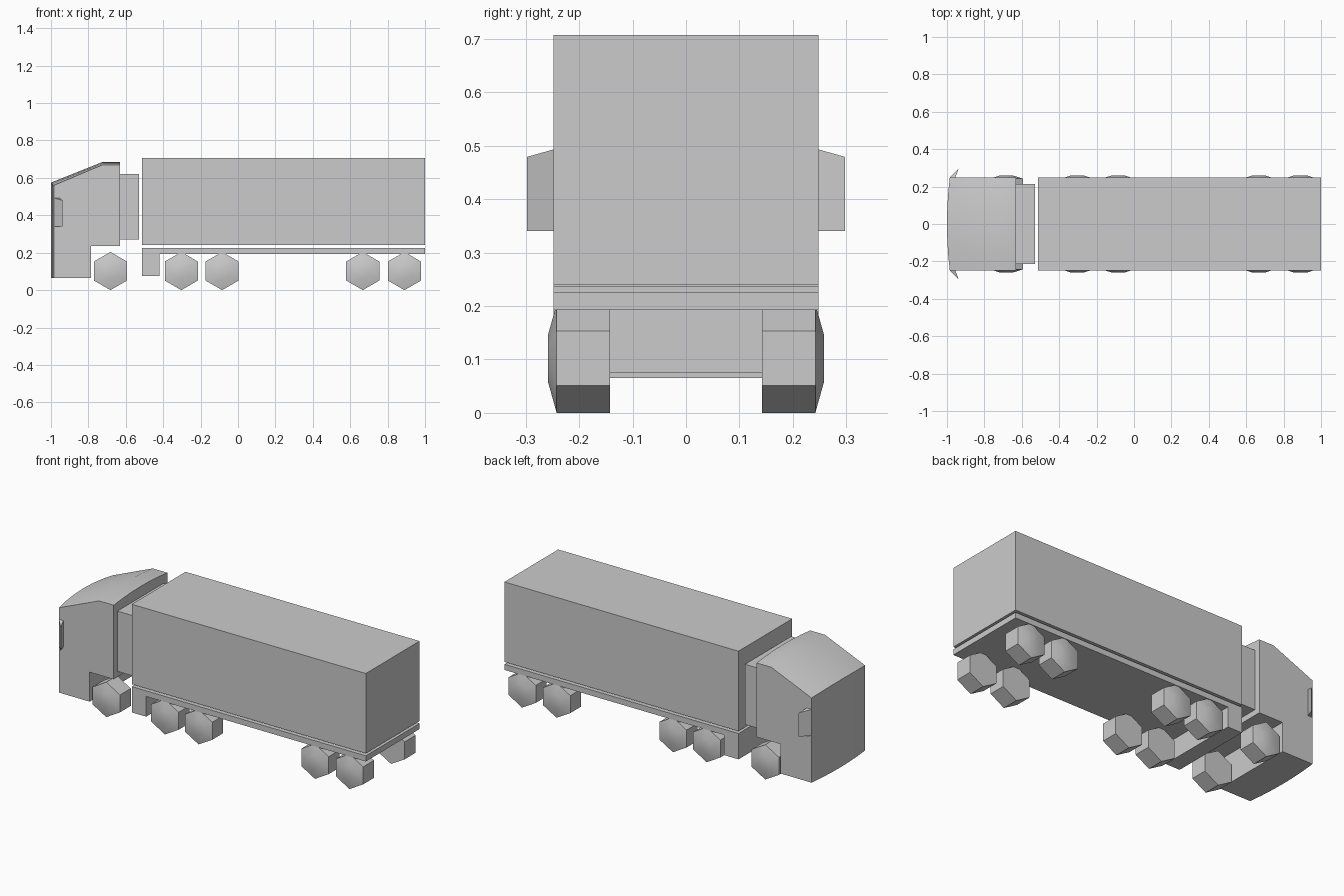
import bpy, bmesh, math

cube = bpy.data.objects.get("Cube")
if cube:
    bpy.data.objects.remove(cube, do_unlink=True)

grey = bpy.data.materials.new("plain grey")
grey.use_nodes = True
colour = (0.6, 0.6, 0.6, 1)
grey.diffuse_color = colour
grey.node_tree.nodes["Principled BSDF"].inputs["Base Color"].default_value = colour

HALF = 0.248  # half width of cab and trailer


def finish(name, bm, smooth=False):
    bmesh.ops.recalc_face_normals(bm, faces=bm.faces)
    mesh = bpy.data.meshes.new(name)
    bm.to_mesh(mesh)
    bm.free()
    mesh.materials.append(grey)
    obj = bpy.data.objects.new(name, mesh)
    bpy.context.collection.objects.link(obj)
    if smooth:
        bpy.ops.object.select_all(action="DESELECT")
        obj.select_set(True)
        bpy.context.view_layer.objects.active = obj
        bpy.ops.object.shade_smooth_by_angle(angle=math.radians(30))
    return obj


def loft(name, rings, smooth=False):
    """Skin a row of equal point rings and close both ends."""
    bm = bmesh.new()
    rows = [[bm.verts.new(p) for p in ring] for ring in rings]
    n = len(rows[0])
    for a, b in zip(rows, rows[1:]):
        for i in range(n):
            j = (i + 1) % n
            bm.faces.new((a[i], a[j], b[j], b[i]))
    bm.faces.new(rows[0])
    bm.faces.new(rows[-1])
    return finish(name, bm, smooth)


def box(name, x0, x1, half, z0, z1):
    corners = [(x0, z0), (x1, z0), (x1, z1), (x0, z1)]
    return loft(name, [[(x, y, z) for x, z in corners] for y in (-half, half)])


# Cab: side profile swept across, with a crowned front and roof
def cab_ring(y):
    crown = 0.015 * (1 - (y / HALF) ** 2)
    front = -0.985 - crown
    profile = [(front, 0.065), (front, 0.56 + crown), (-0.725, 0.67 + crown),
               (-0.63, 0.67 + crown), (-0.63, 0.237), (-0.785, 0.237), (-0.785, 0.065)]
    return [(x, y, z) for x, z in profile]


loft("cab", [cab_ring(HALF * k / 3) for k in range(-3, 4)], smooth=True)
box("cab_rear_housing", -0.63, -0.53, 0.213, 0.27, 0.622)

# Trailer
box("cargo_box", -0.513, 1.0, HALF, 0.24, 0.707)
box("trailer_chassis", -0.513, 1.0, HALF, 0.193, 0.226)
box("trailer_support", -0.513, -0.42, HALF, 0.075, 0.193)


# Six-sided wheels with a shallow domed outer face
def wheel_ring(cx, y, r):
    angles = [math.radians(30 + 60 * k) for k in range(6)]
    return [(cx + r * math.cos(a), y, 0.102 + r * math.sin(a)) for a in angles]


for side, s in (("left", 1), ("right", -1)):
    for i, cx in enumerate((-0.682, -0.303, -0.085, 0.667, 0.89)):
        loft(f"wheel_{side}_{i + 1}",
             [wheel_ring(cx, s * y, r) for y, r in ((0.142, 0.102), (0.242, 0.102), (0.258, 0.045))],
             smooth=True)

    # Swept-back wing mirrors
    plan = [(-0.985, HALF, 0.493), (-0.937, 0.298, 0.479), (-0.955, HALF, 0.493)]
    loft(f"mirror_{side}", [[(x, s * y, 0.34) for x, y, z in plan],
                            [(x, s * y, z) for x, y, z in plan]])
